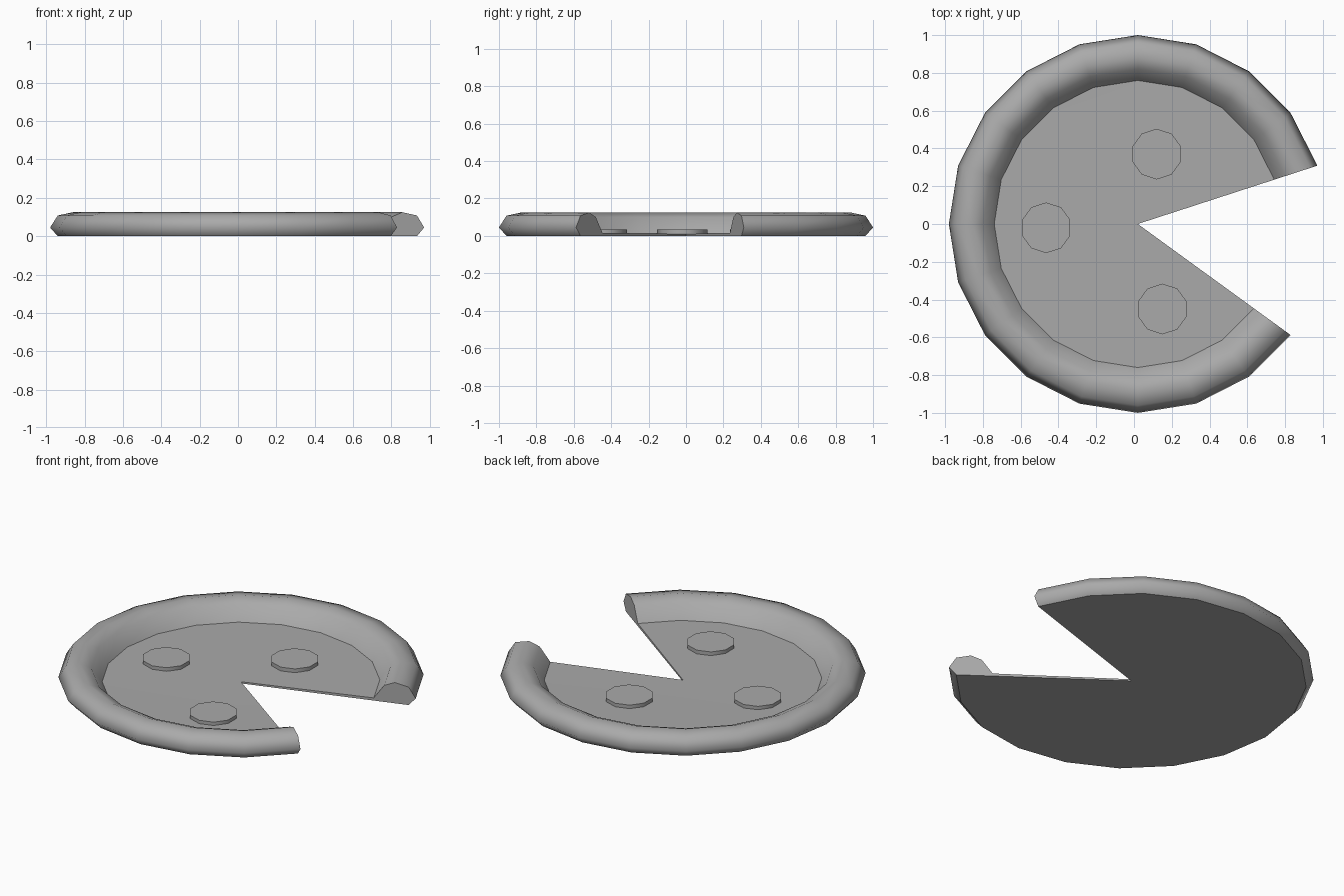
import bpy, bmesh, math
from mathutils import Matrix

if "Cube" in bpy.data.objects:
    bpy.data.objects.remove(bpy.data.objects["Cube"], do_unlink=True)

CENTRE_X = 0.02
SIDES = 20
STEP = math.tau / SIDES
FLOOR_Z = 0.016

grey = bpy.data.materials.new("plain_grey")
grey.use_nodes = True
colour = (0.4, 0.4, 0.4, 1)
grey.diffuse_color = colour
grey.node_tree.nodes["Principled BSDF"].inputs["Base Color"].default_value = colour


def make_object(name, bm, angle):
    bmesh.ops.recalc_face_normals(bm, faces=bm.faces)
    mesh = bpy.data.meshes.new(name)
    bm.to_mesh(mesh)
    bm.free()
    mesh.materials.append(grey)
    obj = bpy.data.objects.new(name, mesh)
    bpy.context.collection.objects.link(obj)
    bpy.ops.object.select_all(action="DESELECT")
    obj.select_set(True)
    bpy.context.view_layer.objects.active = obj
    bpy.ops.object.shade_smooth_by_angle(angle=math.radians(angle))
    return obj


# Pie base: rim cross-section swept around the centre, leaving out one slice
profile = [(0.96, 0), (1, 0.045), (0.96, 0.108), (0.88, 0.125),
           (0.82, 0.1), (0.76, FLOOR_Z)]
bm = bmesh.new()
bottom = bm.verts.new((CENTRE_X, 0, 0))
tip = bm.verts.new((CENTRE_X, 0, 0.01))
columns = []
for k in range(1, SIDES - 1):
    a = k * STEP
    columns.append([bm.verts.new((CENTRE_X + r * math.cos(a), r * math.sin(a), z))
                    for r, z in profile])
for left, right in zip(columns, columns[1:]):
    bm.faces.new((bottom, left[0], right[0]))
    bm.faces.new((tip, left[-1], right[-1]))
    for i in range(len(profile) - 1):
        bm.faces.new((left[i], left[i + 1], right[i + 1], right[i]))

# Cut faces on both sides of the missing slice
for column in (columns[0], columns[-1]):
    bm.faces.new(column)
    bm.faces.new((bottom, column[0], column[-1], tip))
base = make_object("pie_base", bm, 80)

# Crisp edges where the rim meets the floor and the underside
for edge in base.data.edges:
    heights = [base.data.vertices[v].co.z for v in edge.vertices]
    if max(heights) < 0.001 or min(abs(h - FLOOR_Z) for h in heights) < 0.001 \
            and max(heights) - min(heights) < 0.001:
        edge.use_edge_sharp = True

# Round toppings
for name, x, y in (("topping_back", 0.12, 0.37), ("topping_side", -0.465, -0.02),
                   ("topping_front", 0.15, -0.45)):
    bm = bmesh.new()
    bmesh.ops.create_cone(bm, cap_ends=True, segments=10, radius1=0.134,
                          radius2=0.134, depth=0.03,
                          matrix=Matrix.Translation((x, y, 0.02)))
    make_object(name, bm, 40)
